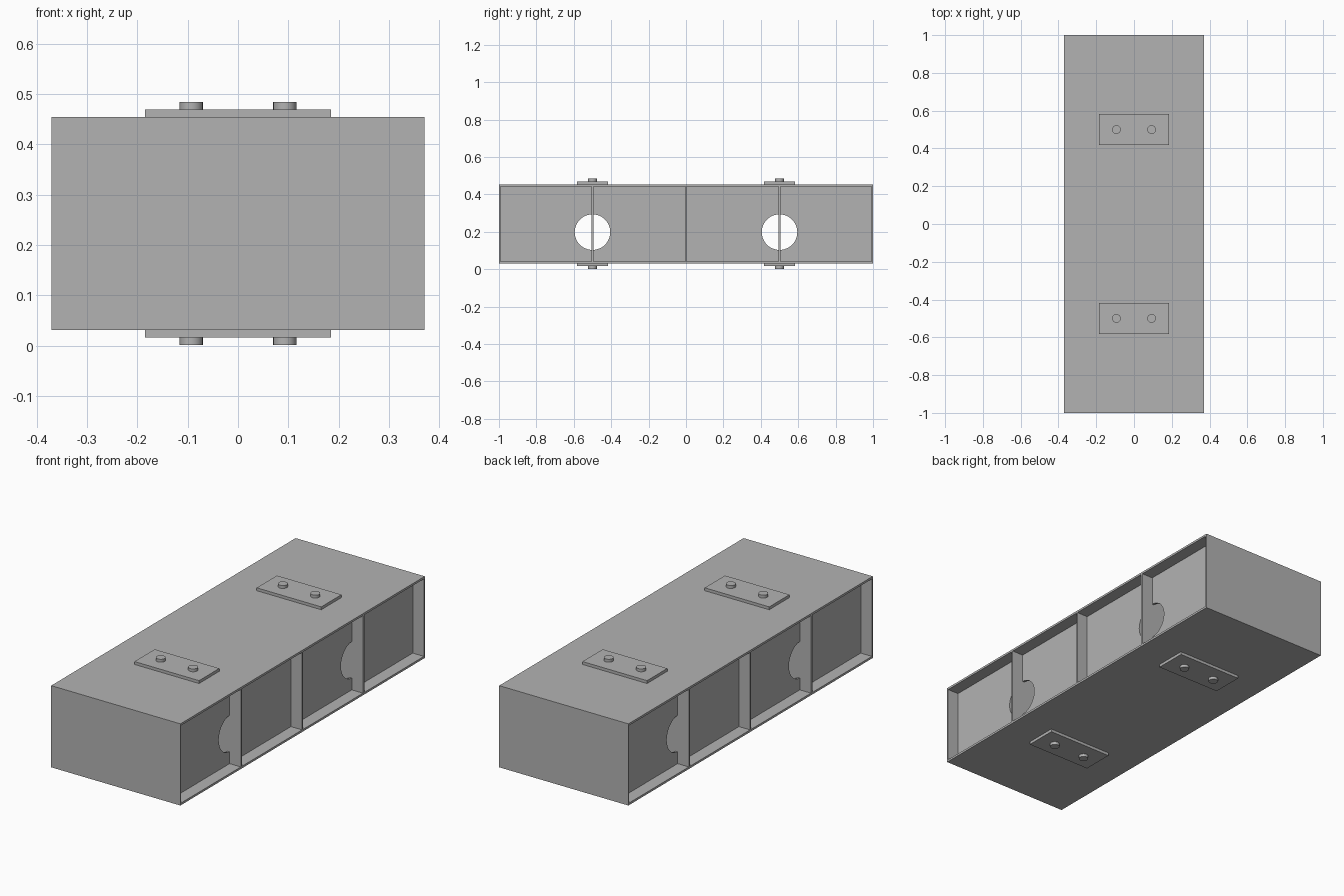
import bpy
import math

old = bpy.data.objects.get("Cube")
if old:
    bpy.data.objects.remove(old, do_unlink=True)

# Single steel colour
steel = bpy.data.materials.new("steel_grey")
steel.use_nodes = True
GREY = (0.45, 0.45, 0.45, 1)
steel.diffuse_color = GREY
steel.node_tree.nodes["Principled BSDF"].inputs["Base Color"].default_value = GREY


def box(name, low, high):
    """Box between two opposite corners."""
    bpy.ops.mesh.primitive_cube_add(size=1)
    ob = bpy.context.object
    ob.name = name
    ob.location = [(a + b) / 2 for a, b in zip(low, high)]
    ob.scale = [b - a for a, b in zip(low, high)]
    bpy.ops.object.transform_apply(location=True, rotation=False, scale=True)
    ob.data.materials.append(steel)
    return ob


def cylinder(name, radius, depth, centre, rotation=(0, 0, 0)):
    bpy.ops.mesh.primitive_cylinder_add(vertices=48, radius=radius, depth=depth,
                                        location=centre, rotation=rotation)
    ob = bpy.context.object
    ob.name = name
    ob.data.materials.append(steel)
    bpy.ops.object.shade_smooth_by_angle()
    return ob


W, L = 0.37, 1.0                 # half width and half length
BOTTOM, TOP = 0.031, 0.454       # outer faces of the flanges
T = 0.011                        # flange and web thickness
END = 0.007                      # end plate thickness
WEB = 0.306                      # outer face of each web
PAD = 0.015                      # pad and bolt head height

# Top and bottom flanges
box("bottom_flange", (-W, -L, BOTTOM), (W, L, BOTTOM + T))
box("top_flange", (-W, -L, TOP - T), (W, L, TOP))

# End plates and cross diaphragms
low, high = BOTTOM + T, TOP - T
for name, y0, y1 in (("front_end_plate", -L, END - L),
                     ("back_end_plate", L - END, L),
                     ("middle_diaphragm", -END / 2, END / 2),
                     ("front_diaphragm", -0.5 - T / 2, -0.5 + T / 2),
                     ("back_diaphragm", 0.5 - T / 2, 0.5 + T / 2)):
    box(name, (-W, y0, low), (W, y1, high))

# Round access holes
cutters = [cylinder("hole_cutter", 0.095, 1, (0, y, 0.198), (0, math.pi / 2, 0))
           for y in (-0.5, 0.5)]
for cutter in cutters:
    cutter.hide_render = True
    cutter.hide_viewport = True

# Side webs, set back from the flange edges
for side, s in (("left", 1), ("right", -1)):
    x0, x1 = sorted((s * WEB, s * (WEB - T)))
    web = box(side + "_web", (x0, END - L, low), (x1, L - END, high))
    for cutter in cutters:
        cut = web.modifiers.new("access_hole", 'BOOLEAN')
        cut.operation = 'DIFFERENCE'
        cut.solver = 'EXACT'
        cut.object = cutter

# Bearing pads with two bolt heads each, above and below
for end, y in (("front", -0.5), ("back", 0.5)):
    for level, face, s in (("top", TOP, 1), ("bottom", BOTTOM, -1)):
        z0, z1 = sorted((face, face + s * PAD))
        box(f"{end}_{level}_pad", (-0.185, y - 0.083, z0), (0.185, y + 0.083, z1))
        for x in (-0.093, 0.093):
            cylinder(f"{end}_{level}_bolt", 0.023, PAD, (x, y, face + s * PAD * 1.5))
